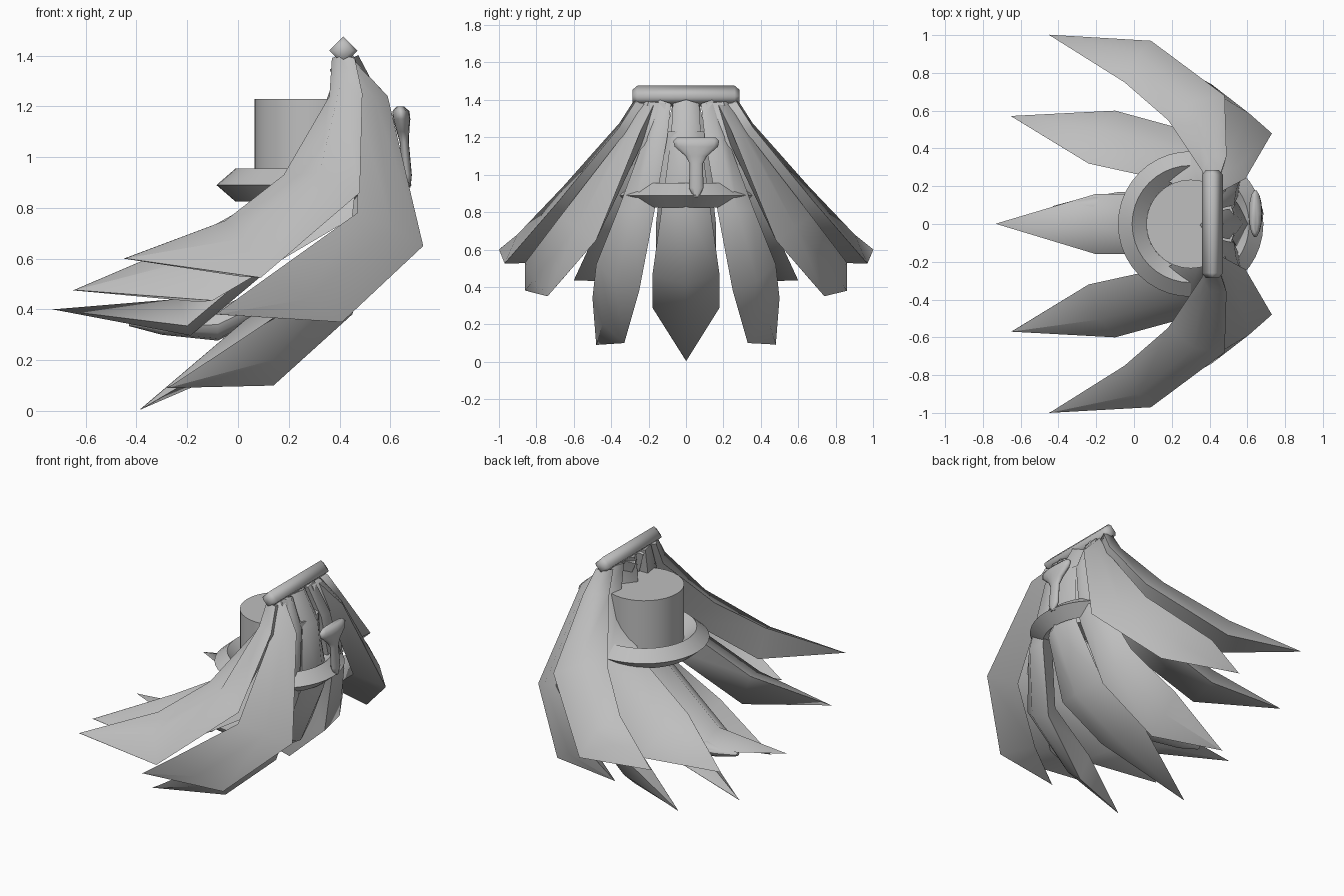
import bpy, bmesh, math
from mathutils import Vector as V

if "Cube" in bpy.data.objects:
    bpy.data.objects.remove(bpy.data.objects["Cube"])

grey = bpy.data.materials.new("plain_grey")
grey.diffuse_color = (0.52, 0.52, 0.52, 1)
grey.use_nodes = True
grey.node_tree.nodes["Principled BSDF"].inputs["Base Color"].default_value = grey.diffuse_color

def finish(name, bm, angle):
    bmesh.ops.recalc_face_normals(bm, faces=bm.faces)
    me = bpy.data.meshes.new(name)
    bm.to_mesh(me)
    bm.free()
    me.materials.append(grey)
    ob = bpy.data.objects.new(name, me)
    bpy.context.collection.objects.link(ob)
    bpy.context.view_layer.objects.active = ob
    ob.select_set(True)
    bpy.ops.object.shade_smooth_by_angle(angle=math.radians(angle))
    ob.select_set(False)
    return ob

def loft(bm, rings, closed=False):
    """Skin a list of equal-length point rings; cap the ends unless closed."""
    vs = [[bm.verts.new(p) for p in r] for r in rings]
    n, m = len(vs), len(vs[0])
    for i in range(n if closed else n - 1):
        a, b = vs[i], vs[(i + 1) % n]
        for j in range(m):
            k = (j + 1) % m
            bm.faces.new((a[j], a[k], b[k], b[j]))
    if not closed:
        bm.faces.new(vs[0])
        bm.faces.new(vs[-1])

def blade(name, left, right, tip, out, outer, inner):
    """Feather: two edges joined by an outer ridge and an inner ridge."""
    left, right, tip, out = [V(p) for p in left], [V(p) for p in right], V(tip), V(out)
    mids = [(a + b) / 2 for a, b in zip(left, right)] + [tip]
    rings = []
    for i, (a, b) in enumerate(zip(left, right)):
        t = mids[i + 1] - mids[max(i - 1, 0)]
        n = (b - a).cross(t).normalized()
        if n.dot(out) < 0:
            n = -n
        w = (b - a).length
        rings.append([a, mids[i] + n * min(outer, w * 0.35),
                      b, mids[i] - n * min(inner, w * 0.55)])
    rings.append([tip + V((0.002, 0, 0)), tip + V((0, 0.002, 0)),
                  tip + V((0, 0, 0.002)), tip])
    bm = bmesh.new()
    loft(bm, rings)
    finish(name, bm, 75)

def mirrored(name, left, right, tip, out, outer=0.07, inner=0.1):
    for s, side in ((1, "back"), (-1, "front")):
        f = lambda p: (p[0], p[1] * s, p[2])
        blade(f"{name}_{side}", [f(p) for p in left], [f(p) for p in right],
              f(tip), f(out), outer, inner)

def central(name, edge, tip, out, outer=0.07, inner=0.05):
    blade(name, [(x, -y, z) for x, y, z in edge], edge, tip, out, outer, inner)

# Upper layer of feathers
mirrored("upper_outer_feather",
         [(.37, .22, 1.39), (.36, .28, 1.24), (.18, .55, .93), (-.05, .75, .75)],
         [(.46, .27, 1.39), (.49, .36, 1.25), (.48, .68, .86), (.09, .97, .525)],
         (-.45, 1, .6), (.2, .6, .7), .06, .15)
mirrored("upper_middle_feather",
         [(.37, .11, 1.39), (.37, .14, 1.2), (.17, .23, .88), (-.24, .32, .65)],
         [(.46, .2, 1.39), (.5, .28, 1.2), (.45, .45, .76), (-.1, .6, .435)],
         (-.65, .57, .475), (0, .4, .9), .07, .15)
central("upper_centre_feather",
        [(.41, .07, 1.39), (.42, .11, 1.2), (.28, .16, .74), (-.2, .16, .335)],
        (-.73, 0, .4), (.2, 0, 1), .13, .04)

# Lower layer of feathers
mirrored("lower_outer_feather",
         [(.4, .24, 1.39), (.47, .33, 1.22), (.47, .67, .78), (.12, .86, .53)],
         [(.46, .17, 1.38), (.59, .24, 1.24), (.73, .48, .65), (.41, .74, .35)],
         (-.09, .86, .38), (.5, .6, -.3), .015, .15)
mirrored("lower_middle_feather",
         [(.4, .17, 1.39), (.48, .22, 1.2), (.51, .36, .82), (.42, .48, .52), (.1, .5, .34)],
         [(.45, .08, 1.38), (.53, .1, 1.2), (.56, .17, .8), (.45, .25, .38), (.14, .33, .1)],
         (-.28, .48, .09), (.7, .1, -.6), .04, .12)
central("lower_centre_feather",
        [(.43, .07, 1.38), (.52, .08, 1.2), (.55, .13, .82), (.4, .18, .46), (.1, .18, .29)],
        (-.385, 0, .005), (.6, 0, -.7), .07, .1)

# Diamond-section bar holding the feather roots
bm = bmesh.new()
loft(bm, [[(.415 + r * c, y, 1.42 + r * s) for c, s in ((1, 0), (0, 1), (-1, 0), (0, -1))]
          for y, r in ((-.285, .035), (-.26, .056), (.26, .056), (.285, .035))])
finish("root_bar", bm, 95)

# Drum
def circle(x, y, z, r, n=32, sy=1.0):
    return [(x + r * math.cos(math.tau * i / n), y + sy * r * math.sin(math.tau * i / n), z)
            for i in range(n)]
bm = bmesh.new()
loft(bm, [circle(.3, 0, .84, .235), circle(.3, 0, 1.23, .235)])
finish("drum", bm, 30)

# Diamond-section ring around the drum
bm = bmesh.new()
loft(bm, [circle(.3, 0, z, r, 40) for r, z in
          ((.385, .89), (.31, .955), (.235, .89), (.31, .825))], closed=True)
finish("drum_ring", bm, 30)

# T-shaped peg on the right side
bm = bmesh.new()
loft(bm, [circle(x, .055, z, r, 14, sy) for x, z, r, sy in
          ((.67, .88, .01, 1.5), (.665, .93, .02, 2), (.655, 1.06, .018, 2),
           (.65, 1.1, .025, 2.4), (.645, 1.15, .034, 3.5), (.642, 1.18, .034, 3.7),
           (.64, 1.2, .015, 7))])
finish("peg", bm, 80)

# Tapered quill under the centre
bm = bmesh.new()
loft(bm, [[(x, y + r * math.cos(math.tau * i / 12), z + .7 * r * math.sin(math.tau * i / 12))
           for i in range(12)]
          for x, y, z, r in ((.5, .04, .8, .04), (.25, .06, .5, .09), (-.08, .08, .34, .09),
                             (-.3, .08, .335, .05), (-.43, .08, .345, .015))])
finish("centre_quill", bm, 40)
